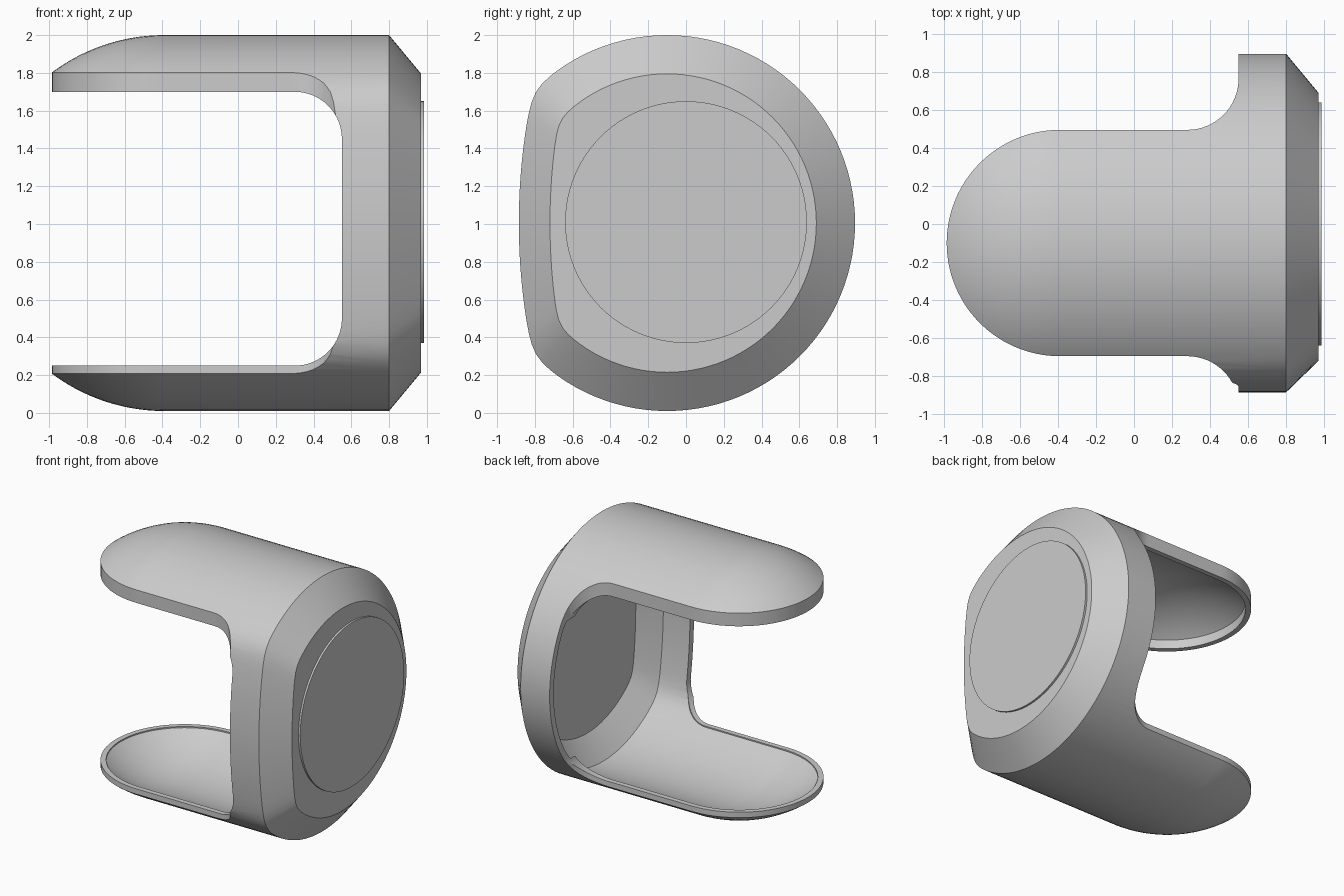
import bpy, bmesh, math

if "Cube" in bpy.data.objects:
    bpy.data.objects.remove(bpy.data.objects["Cube"])

CY, CZ = -0.1, 1.005          # axis of the round body
SEG = 112

grey = bpy.data.materials.new("plain grey")
grey.diffuse_color = (0.6, 0.6, 0.6, 1)
grey.use_nodes = True
grey.node_tree.nodes["Principled BSDF"].inputs["Base Color"].default_value = grey.diffuse_color


def make(name, bm):
    bmesh.ops.recalc_face_normals(bm, faces=bm.faces)
    me = bpy.data.meshes.new(name)
    bm.to_mesh(me)
    bm.free()
    me.materials.append(grey)
    ob = bpy.data.objects.new(name, me)
    bpy.context.collection.objects.link(ob)
    return ob


def section(radius, wall):
    """Circle with one gently bowed, flattened side at distance wall."""
    pts = []
    for i in range(SEG):
        a = 2 * math.pi * i / SEG
        c, s = math.cos(a), math.sin(a)
        bow = 4 * 0.15 * s * s * wall
        flat = 2 * wall / max(-c + math.sqrt(c * c + bow), 1e-3)
        r = (radius ** -40 + flat ** -40) ** (-1 / 40)
        pts.append((r * c, r * s))
    return pts


def loft(name, rings):
    """Skin rings given as (x, radius, wall, scale)."""
    bm = bmesh.new()
    loops = [[bm.verts.new((x, CY + y * k, CZ + z * k)) for y, z in section(r, w)]
             for x, r, w, k in rings]
    for a, b in zip(loops, loops[1:]):
        for i in range(SEG):
            j = (i + 1) % SEG
            bm.faces.new((a[i], a[j], b[j], b[i]))
    bm.faces.new(loops[0])
    bm.faces.new(loops[-1])
    return make(name, bm)


def body(name, r, w, x_side, x_end, r_end, w_end):
    """Domed start, straight side, chamfered end."""
    rings = []
    for i in range(25):
        x = -1.0 + 0.61 * i / 24
        rings.append((x, r, w, math.sqrt(r * r - (x + 0.39) ** 2) / r))
    rings += [(x_side, r, w, 1), (x_end, r_end, w_end, 1)]
    return loft(name, rings)


def prism(name, pts, axis, lo, hi):
    """Extrude an outline along y or z."""
    bm = bmesh.new()
    place = (lambda p, t: (p[0], t, p[1])) if axis == "y" else (lambda p, t: (p[0], p[1], t))
    a = [bm.verts.new(place(p, lo)) for p in pts]
    b = [bm.verts.new(place(p, hi)) for p in pts]
    n = len(pts)
    for i in range(n):
        j = (i + 1) % n
        bm.faces.new((a[i], a[j], b[j], b[i]))
    bm.faces.new(a)
    bm.faces.new(b)
    return make(name, bm)


def arc(cx, cy, r, a0, a1, n=16):
    return [(cx + r * math.cos(math.radians(a0 + (a1 - a0) * i / n)),
             cy + r * math.sin(math.radians(a0 + (a1 - a0) * i / n))) for i in range(n + 1)]


def plan(name, half, fillet, last, x_open):
    """Tongue outline seen from above, flaring into the cup."""
    side = arc(-0.39, 0, half, 180, 90, 28)
    side += arc(0.28, 0.865, fillet, -90, last)
    side += [(x_open, 1.3), (1.3, 1.3)]
    pts = side + [(x, -y) for x, y in reversed(side[1:])]
    return prism(name, [(x, y + CY) for x, y in pts], "z", -0.5, 2.5)


def boolean(ob, cutter, op):
    m = ob.modifiers.new(op, "BOOLEAN")
    m.operation, m.solver, m.object = op, "EXACT", cutter
    bpy.context.view_layer.objects.active = ob
    bpy.ops.object.modifier_apply(modifier=m.name)
    bpy.data.objects.remove(cutter)


def smooth(ob):
    bpy.ops.object.select_all(action="DESELECT")
    ob.select_set(True)
    bpy.context.view_layer.objects.active = ob
    bpy.ops.object.shade_smooth_by_angle(angle=math.radians(28))


# Outer shell: cup with two rounded tongues
shell = body("clamp_shell", 0.995, 0.785, 0.80, 0.97, 0.79, 0.62)
boolean(shell, plan("outer_outline", 0.595, 0.27, 0, 0.55), "INTERSECT")

# Hollow interior
cavity = body("cavity", 0.945, 0.735, 0.78, 0.92, 0.765, 0.595)
boolean(cavity, plan("inner_outline", 0.555, 0.31, -33, 0.545), "INTERSECT")
boolean(shell, cavity, "DIFFERENCE")

# Side opening that separates the tongues
window = [(-1.5, 0.25)] + arc(0.30, 0.50, 0.25, -90, 0) + arc(0.30, 1.45, 0.25, 0, 90) + [(-1.5, 1.70)]
boolean(shell, prism("side_opening", window, "y", -1.5, 1.5), "DIFFERENCE")
smooth(shell)

# Thin round plate on the closed end
bm = bmesh.new()
bmesh.ops.create_cone(bm, cap_ends=True, segments=96, radius1=0.64, radius2=0.64, depth=0.025)
for v in bm.verts:
    x, y, z = v.co
    v.co = (0.9725 + z, x, y + 1.01)
plate = make("end_plate", bm)
smooth(plate)
